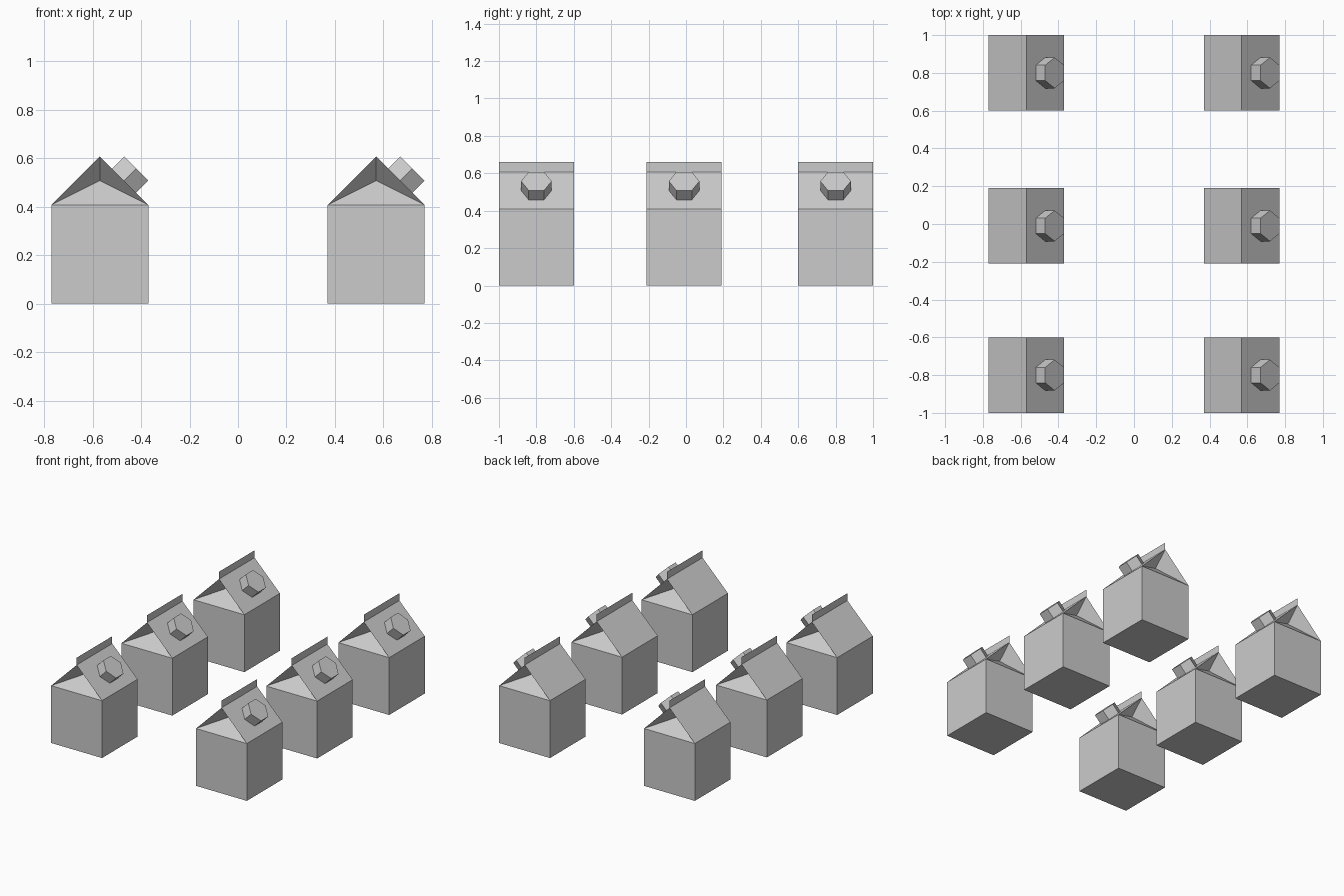
import bpy, bmesh
from math import pi
from mathutils import Matrix, Vector

if "Cube" in bpy.data.objects:
    bpy.data.objects.remove(bpy.data.objects["Cube"])

H, EAVE, RIDGE, FIN = 0.2, 0.408, 0.608, 0.66   # half width and heights
FOLD_IN, FOLD_Z = 0.1, 0.508                     # inward-folded gable point


def carton_mesh():
    bm = bmesh.new()
    v = lambda *p: bm.verts.new(p)
    ring = [(-H, -H), (H, -H), (H, H), (-H, H)]
    lo = [v(x, y, 0) for x, y in ring]
    hi = [v(x, y, EAVE) for x, y in ring]
    # box walls and base
    bm.faces.new(lo[::-1])
    for i in range(4):
        j = (i + 1) % 4
        bm.faces.new((lo[i], lo[j], hi[j], hi[i]))
    # roof slopes
    rf, rb = v(0, -H, RIDGE), v(0, H, RIDGE)
    bm.faces.new((hi[1], hi[2], rb, rf))
    bm.faces.new((hi[3], hi[0], rf, rb))
    # tucked gable folds at both ends
    for a, b, r, s in ((hi[0], hi[1], rf, -1), (hi[2], hi[3], rb, 1)):
        c = v(0, s * (H - FOLD_IN), FOLD_Z)
        for tri in ((a, b, c), (b, r, c), (r, a, c)):
            bm.faces.new(tri)
    # thin sealed fin on the ridge
    bm.faces.new((rf, rb, v(0, H, FIN), v(0, -H, FIN)))
    me = bpy.data.meshes.new("carton")
    bm.to_mesh(me)
    bm.free()
    return me


def cap_mesh():
    # hexagonal cap standing square to the right roof slope
    bm = bmesh.new()
    n = Vector((1, 0, 1)).normalized()
    depth = 0.0707
    centre = Vector((0.1, 0, RIDGE - 0.1)) + n * depth / 2
    m = Matrix.Translation(centre) @ Matrix.Rotation(pi / 4, 4, 'Y') @ Matrix.Rotation(pi / 2, 4, 'Z')
    bmesh.ops.create_cone(bm, cap_ends=True, segments=6, radius1=0.0816,
                          radius2=0.0816, depth=depth)
    # put two corners on the y axis
    far = max(bm.verts, key=lambda q: q.co.x)
    if abs(far.co.y) > 0.01:
        bmesh.ops.rotate(bm, verts=bm.verts, matrix=Matrix.Rotation(pi / 6, 3, 'Z'))
    bmesh.ops.transform(bm, matrix=m, verts=bm.verts)
    me = bpy.data.meshes.new("cap")
    bm.to_mesh(me)
    bm.free()
    return me


# two columns of three cartons
carton, cap = carton_mesh(), cap_mesh()
for x in (-0.57, 0.57):
    for y in (-0.8, -0.01, 0.8):
        for name, me in (("carton", carton), ("cap", cap)):
            ob = bpy.data.objects.new(name, me)
            ob.location = (x, y, 0)
            bpy.context.collection.objects.link(ob)
